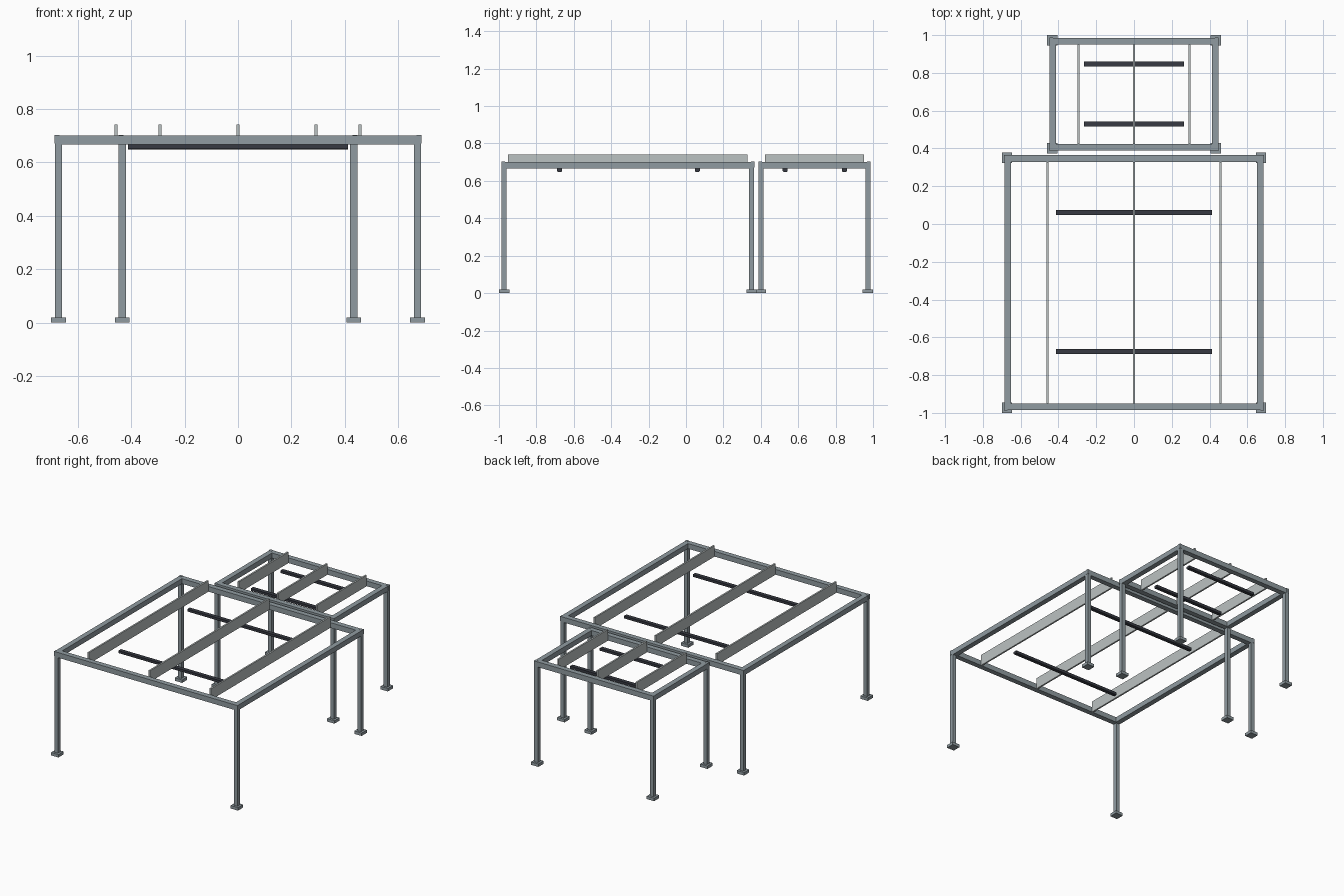
import bpy, bmesh

if "Cube" in bpy.data.objects:
    bpy.data.objects.remove(bpy.data.objects["Cube"])


def material(name, rgb):
    m = bpy.data.materials.new(name)
    m.diffuse_color = (*rgb, 1)
    m.use_nodes = True
    m.node_tree.nodes["Principled BSDF"].inputs["Base Color"].default_value = m.diffuse_color
    return m


STEEL = material("grey steel", (0.28, 0.33, 0.355))
SLAT = material("light grey slat", (0.50, 0.54, 0.54))
DARK = material("dark charcoal", (0.038, 0.042, 0.054))


def boxes(name, extents, mat):
    """One object made of boxes given as (x0, x1, y0, y1, z0, z1)."""
    bm = bmesh.new()
    for x0, x1, y0, y1, z0, z1 in extents:
        verts = bmesh.ops.create_cube(bm, size=1)["verts"]
        for v in verts:
            v.co.x = x1 if v.co.x > 0 else x0
            v.co.y = y1 if v.co.y > 0 else y0
            v.co.z = z1 if v.co.z > 0 else z0
    mesh = bpy.data.meshes.new(name)
    bm.to_mesh(mesh)
    bm.free()
    mesh.materials.append(mat)
    ob = bpy.data.objects.new(name, mesh)
    bpy.context.collection.objects.link(ob)
    return ob


BEAM, POST, FOOT = 0.035, 0.027, 0.055   # section widths
Z0, Z1 = 0.667, 0.702                    # underside and top of the frame


def pergola(prefix, hx, y0, y1, slat_x, bar_hx, bar_ys):
    # Post centres sit flush with the outer faces of the frame
    px = hx - POST / 2
    corners = [(sx, px * sx, y, sy) for sx in (-1, 1)
               for y, sy in ((y0 + POST / 2, -1), (y1 - POST / 2, 1))]

    def square(x, y, w, za, zb):
        return (x - w / 2, x + w / 2, y - w / 2, y + w / 2, za, zb)

    boxes(prefix + "_feet",
          [square(x, y, FOOT, 0, 0.02) for _, x, y, _ in corners], STEEL)
    boxes(prefix + "_posts",
          [square(x, y, POST, 0.02, Z0) for _, x, y, _ in corners], STEEL)

    # Front and back beams run full width, side beams fit between them
    boxes(prefix + "_cross_beams",
          [(-hx, hx, y0, y0 + BEAM, Z0, Z1),
           (-hx, hx, y1 - BEAM, y1, Z0, Z1)], STEEL)
    boxes(prefix + "_side_beams",
          [(-hx, -hx + BEAM, y0 + BEAM, y1 - BEAM, Z0, Z1),
           (hx - BEAM, hx, y0 + BEAM, y1 - BEAM, Z0, Z1)], STEEL)

    # Small corner blocks standing slightly proud of the frame
    boxes(prefix + "_corner_blocks",
          [square(sx * (hx - 0.008), (y0 if sy < 0 else y1) - sy * 0.008,
                  0.019, Z0 + 0.005, Z1 + 0.001)
           for sx, _, _, sy in corners], STEEL)

    # Upright roof slats
    boxes(prefix + "_roof_slats",
          [(x - 0.0055, x + 0.0055, y0 + BEAM, y1 - BEAM, Z0, 0.742)
           for x in (-slat_x, 0, slat_x)], SLAT)

    # Dark bars hung under the slats, with softened lower edges
    bars = boxes(prefix + "_hanging_bars",
                 [(-bar_hx, bar_hx, y - 0.0135, y + 0.0135, 0.648, Z0)
                  for y in bar_ys], DARK)
    bm = bmesh.new()
    bm.from_mesh(bars.data)
    low = [e for e in bm.edges if all(v.co.z < 0.65 for v in e.verts)
           and abs(e.verts[0].co.x - e.verts[1].co.x) > 0.1]
    bmesh.ops.bevel(bm, geom=low, offset=0.006, segments=2, affect="EDGES", profile=0.5)
    bm.to_mesh(bars.data)
    bm.free()


pergola("large_frame", 0.686, -0.986, 0.364, 0.457, 0.413, (-0.676, 0.061))
pergola("small_frame", 0.447, 0.388, 0.986, 0.293, 0.266, (0.53, 0.847))
